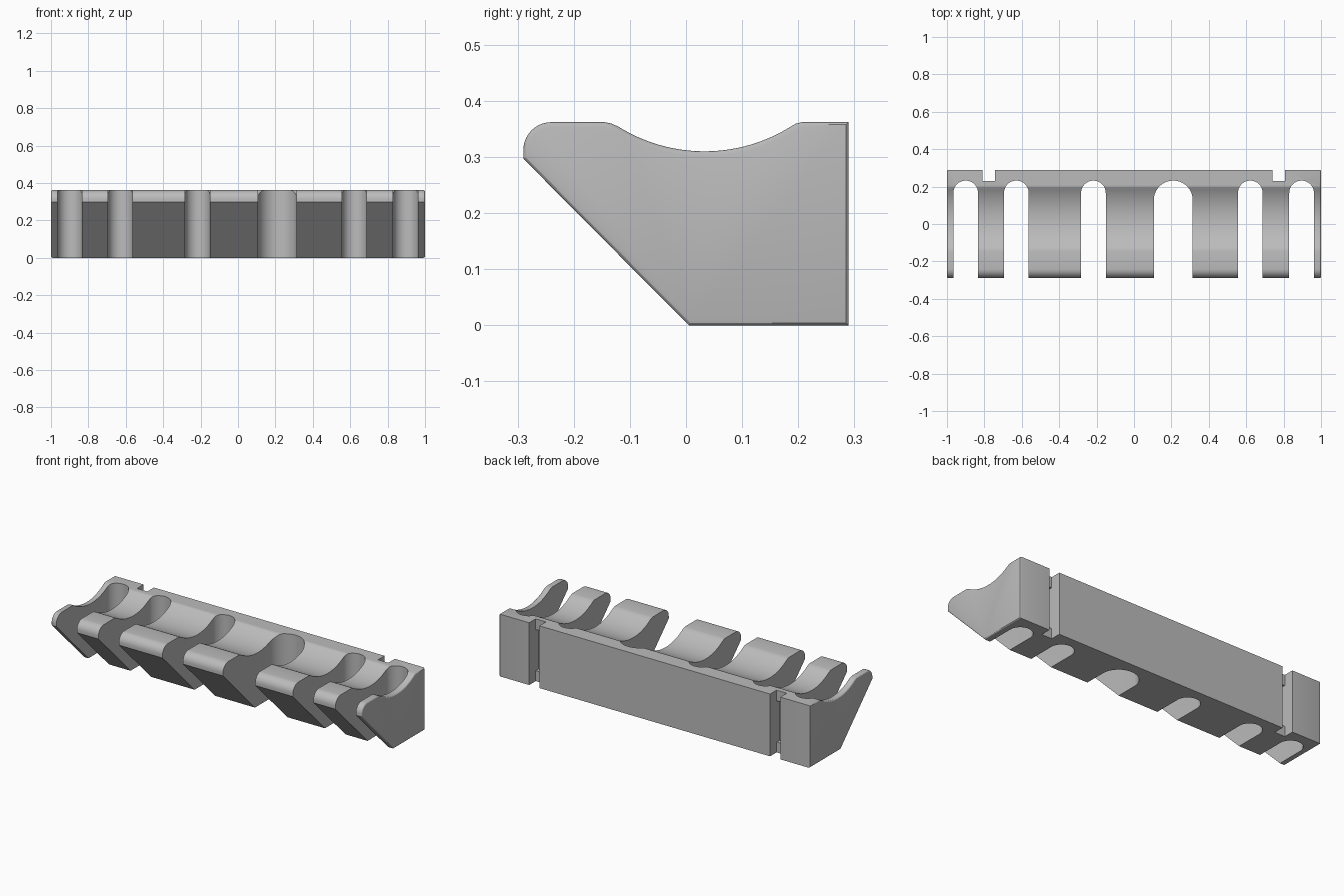
import bpy, bmesh, math

if "Cube" in bpy.data.objects:
    bpy.data.objects.remove(bpy.data.objects["Cube"])

grey = bpy.data.materials.new("plain_grey")
grey.diffuse_color = (0.5, 0.5, 0.5, 1)
grey.use_nodes = True
grey.node_tree.nodes["Principled BSDF"].inputs["Base Color"].default_value = grey.diffuse_color


def arc(cx, cz, r, a0, a1, n):
    """Points on a circle between two angles in degrees."""
    return [(cx + r * math.cos(math.radians(a0 + (a1 - a0) * i / n)),
             cz + r * math.sin(math.radians(a0 + (a1 - a0) * i / n))) for i in range(n + 1)]


def prism(name, points, place, offset):
    """Extrude a closed outline; place() maps outline points to 3D."""
    bm = bmesh.new()
    face = bm.faces.new([bm.verts.new(place(p)) for p in points])
    new = bmesh.ops.extrude_face_region(bm, geom=[face])["geom"]
    bmesh.ops.translate(bm, vec=offset, verts=[v for v in new if isinstance(v, bmesh.types.BMVert)])
    bmesh.ops.recalc_face_normals(bm, faces=bm.faces)
    mesh = bpy.data.meshes.new(name)
    bm.to_mesh(mesh)
    bm.free()
    obj = bpy.data.objects.new(name, mesh)
    bpy.context.collection.objects.link(obj)
    mesh.materials.append(grey)
    return obj


# Rack body: side profile swept along x
TOP = 0.362
profile = [(0.29, 0), (0.005, 0), (-0.29, 0.297)]
profile += arc(-0.24, TOP - 0.05, 0.05, 180, 90, 10)
profile += [(-0.145, TOP), (-0.133, 0.3595)]
profile += arc(0.033, 0.6, 0.29, 238, 302, 28)
profile += [(0.196, 0.3595), (0.207, TOP), (0.29, TOP)]
body = prism("rack_body", profile, lambda p: (-1, p[0], p[1]), (2, 0, 0))

# Softened edges around both end faces
bm = bmesh.new()
bm.from_mesh(body.data)
rim = [e for e in bm.edges if abs(e.verts[0].co.x - e.verts[1].co.x) < 1e-5]
bmesh.ops.bevel(bm, geom=rim, offset=0.009, segments=3, profile=0.5, affect='EDGES')
bm.to_mesh(body.data)
bm.free()

cutters = []

# Round-ended tool slots open at the front: (centre x, half width)
for cx, r in [(-0.9, 0.066), (-0.629, 0.066), (-0.217, 0.066),
              (0.21, 0.104), (0.622, 0.066), (0.896, 0.066)]:
    outline = [(cx - r, -0.5), (cx + r, -0.5)] + arc(cx, 0.232 - r, r, 0, 180, 28)
    cutters.append(prism("slot_cutter", outline, lambda p: (p[0], p[1], -0.1), (0, 0, 0.7)))


def box(x0, x1, y0, y1, z0, z1):
    pts = [(x0, y0), (x1, y0), (x1, y1), (x0, y1)]
    return prism("groove_cutter", pts, lambda p: (p[0], p[1], z0), (0, 0, z1 - z0))


# Mounting grooves in the back with a deeper pocket in the middle
for cx in (-0.777, 0.773):
    cutters.append(box(cx - 0.033, cx + 0.033, 0.23, 0.4, -0.1, 0.6))
    cutters.append(box(cx - 0.033, cx + 0.033, 0.205, 0.25, 0.06, 0.30))

for c in cutters:
    mod = body.modifiers.new("cut", 'BOOLEAN')
    mod.operation = 'DIFFERENCE'
    mod.solver = 'EXACT'
    mod.object = c

# Apply the cuts and remove the helpers
bpy.context.view_layer.update()
cut = bpy.data.meshes.new_from_object(body.evaluated_get(bpy.context.evaluated_depsgraph_get()))
body.modifiers.clear()
body.data = cut
for c in cutters:
    bpy.data.objects.remove(c)

bpy.ops.object.select_all(action='DESELECT')
body.select_set(True)
bpy.context.view_layer.objects.active = body
bpy.ops.object.shade_smooth_by_angle(angle=math.radians(25))
